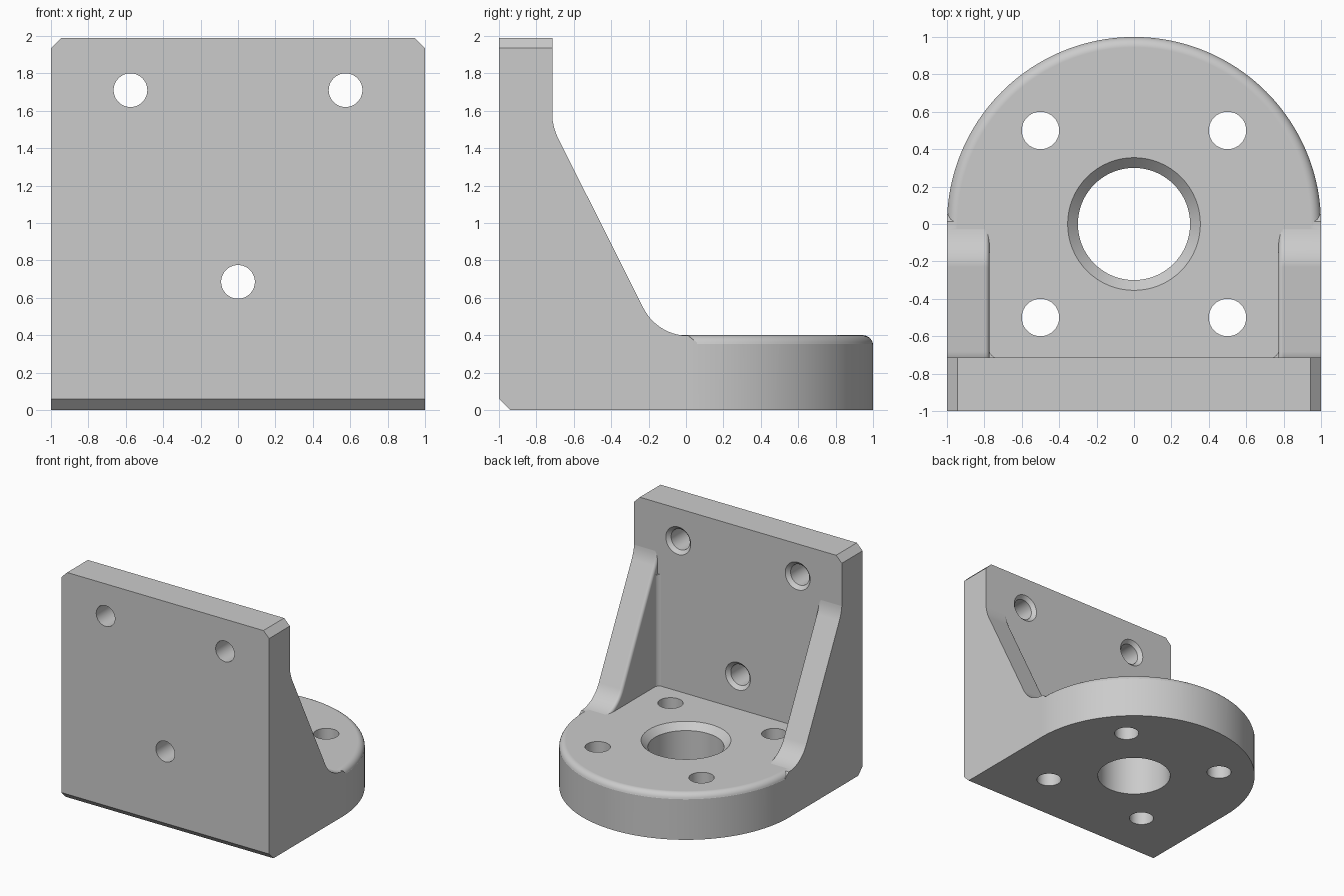
import bpy, bmesh, math

cube = bpy.data.objects.get("Cube")
if cube:
    bpy.data.objects.remove(cube, do_unlink=True)

grey = bpy.data.materials.new("machined grey")
grey.use_nodes = True
COLOUR = (0.6, 0.6, 0.6, 1)
grey.diffuse_color = COLOUR
grey.node_tree.nodes["Principled BSDF"].inputs["Base Color"].default_value = COLOUR

# Map (profile a, profile b, position c) to x, y, z
AXES = {"x": lambda a, b, c: (c, a, b),
        "y": lambda a, b, c: (a, c, b),
        "z": lambda a, b, c: (a, b, c)}


def arc(cx, cy, r, start, end, n):
    """Points on an arc, angles in degrees."""
    angles = [math.radians(start + (end - start) * i / n) for i in range(n + 1)]
    return [(cx + r * math.cos(t), cy + r * math.sin(t)) for t in angles]


def loft(name, axis, stations):
    """Closed solid through (position, profile) stations along an axis."""
    bm = bmesh.new()
    rings = [[bm.verts.new(AXES[axis](a, b, pos)) for a, b in profile]
             for pos, profile in stations]
    bm.faces.new(rings[0][::-1])
    bm.faces.new(rings[-1])
    n = len(rings[0])
    for lower, upper in zip(rings, rings[1:]):
        for i in range(n):
            j = (i + 1) % n
            bm.faces.new((lower[i], lower[j], upper[j], upper[i]))
    bm.normal_update()
    if bm.calc_volume(signed=True) < 0:
        bmesh.ops.reverse_faces(bm, faces=bm.faces)
    mesh = bpy.data.meshes.new(name)
    bm.to_mesh(mesh)
    bm.free()
    mesh.materials.append(grey)
    obj = bpy.data.objects.new(name, mesh)
    bpy.context.collection.objects.link(obj)
    return obj


def drill(name, centre, axis, stations):
    """Round cutter through (position, radius) stations."""
    return loft(name, axis, [(pos, arc(*centre, r, 0, 360, 64)[:-1]) for pos, r in stations])


def combine(target, other, operation):
    mod = target.modifiers.new(operation.title(), "BOOLEAN")
    mod.operation, mod.solver, mod.object = operation, "EXACT", other
    bpy.context.view_layer.objects.active = target
    bpy.ops.object.modifier_apply(modifier=mod.name)
    bpy.data.objects.remove(other, do_unlink=True)


BASE, TOP, WALL, RIB = 0.4, 1.99, -0.715, 0.773
OVER = 1.05          # parts overshoot the sides, then get trimmed together
RIM, EDGE = 0.055, 0.025
SLOPE = 63.4


def nose(r, back):
    """Plan outline: straight sides and a round nose."""
    return [(-r, back), (r, back)] + arc(0, 0, r, 0, 180, 96)


def rib_profile(inset):
    """Sloped rib outline, with its free edge moved in by the inset."""
    return ([(-0.9, -0.2), (0.06, -0.2), (0.06, 0.36)]
            + arc(0.013, BASE + 0.267, 0.27 + inset, 270, 270 - SLOPE, 14)
            + arc(WALL + 0.338, 1.6, 0.34 + inset, 270 - SLOPE, 180, 8)
            + [(-0.9, 1.6)])


# Upright wall with chamfered top corners
drop = TOP - (OVER - 0.945)
wall = [(-OVER, -0.15), (OVER, -0.15), (OVER, drop), (0.945, TOP), (-0.945, TOP), (-OVER, drop)]
bracket = loft("angle_bracket", "y", [(-1.1, wall), (WALL, wall)])

# Base plate with a rounded rim
rim = [(BASE - RIM + z, nose(1 - RIM + x, -0.85)) for x, z in arc(0, 0, RIM, 10, 90, 8)]
base = loft("base", "z", [(-0.1, nose(1.02, -0.85)), (0.32, nose(1.02, -0.85))] + rim)
combine(bracket, base, "UNION")

# Side ribs with softened inner edges, and rounded corners to the wall
for side in (-1, 1):
    stations = [(side * (RIB + EDGE + x), rib_profile(EDGE - z))
                for x, z in arc(0, 0, EDGE, 180, 90, 5)]
    stations.append((side * OVER, rib_profile(0)))
    combine(bracket, loft("rib", "x", stations), "UNION")

    r = 0.05
    outline = arc(RIB - r + 0.002, WALL + r - 0.002, r, 270, 360, 6)
    outline += [(RIB + 0.06, WALL + r - 0.002), (RIB + 0.06, WALL - 0.05),
                (RIB - r + 0.002, WALL - 0.05)]
    outline = [(side * x, y) for x, y in outline]
    combine(bracket, loft("corner", "z", [(BASE - 0.05, outline), (1.37, outline)]), "UNION")

# Trim everything to the plan outline
combine(bracket, loft("envelope", "z", [(0, nose(1, -1)), (2.1, nose(1, -1))]), "INTERSECT")

# Chamfer along the lower front edge
wedge = [(-1.1, -0.1), (-0.84, -0.1), (-1.1, 0.16)]
combine(bracket, loft("chamfer_cutter", "x", [(-1.1, wedge), (1.1, wedge)]), "DIFFERENCE")

# Countersunk bore
combine(bracket, drill("bore_cutter", (0, 0), "z",
                       [(-0.1, 0.3), (BASE - 0.055, 0.3), (BASE + 0.045, 0.4)]), "DIFFERENCE")
# Base bolt holes
for x in (-0.5, 0.5):
    for y in (-0.5, 0.5):
        combine(bracket, drill("bolt_cutter", (x, y), "z", [(-0.1, 0.1), (0.5, 0.1)]),
                "DIFFERENCE")
# Wall holes, countersunk on the inside
for centre in ((-0.575, 1.71), (0.575, 1.71), (0, 0.685)):
    combine(bracket, drill("wall_cutter", centre, "y",
                           [(-1.1, 0.09), (WALL - 0.03, 0.09), (WALL + 0.02, 0.14)]),
            "DIFFERENCE")

# Smooth rounded areas, keep flats flat
bpy.ops.object.select_all(action="DESELECT")
bracket.select_set(True)
bpy.context.view_layer.objects.active = bracket
bpy.ops.object.shade_smooth_by_angle(angle=math.radians(25))
weighted = bracket.modifiers.new("Weighted normals", "WEIGHTED_NORMAL")
weighted.keep_sharp = True
